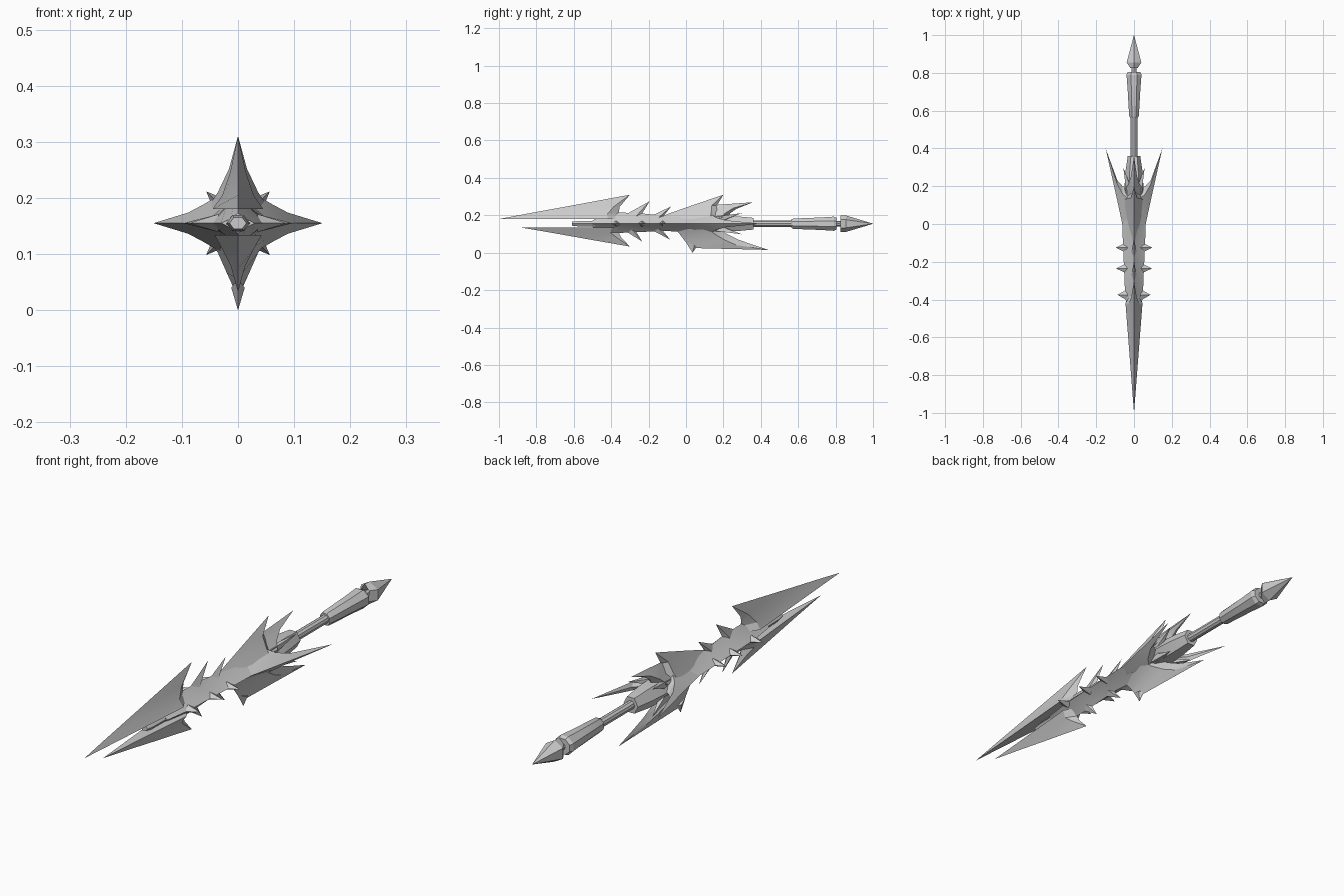
import bpy, bmesh, math
from mathutils import Matrix, Vector

if "Cube" in bpy.data.objects:
    bpy.data.objects.remove(bpy.data.objects["Cube"])

AXIS = 0.155  # height of the weapon's long axis
steel = bpy.data.materials.new("steel grey")
steel.diffuse_color = (0.6, 0.6, 0.6, 1)
steel.use_nodes = True
steel.node_tree.nodes["Principled BSDF"].inputs["Base Color"].default_value = steel.diffuse_color


def loft(name, rings, angle=0.0):
    """Skin a list of closed rings, then turn the part about the long axis."""
    bm = bmesh.new()
    rows = [[bm.verts.new(p) for p in ring] for ring in rings]
    n = len(rings[0])
    for a, b in zip(rows, rows[1:]):
        for i in range(n):
            j = (i + 1) % n
            bm.faces.new((a[i], a[j], b[j], b[i]))
    bm.faces.new(rows[0])
    bm.faces.new(rows[-1][::-1])
    bmesh.ops.remove_doubles(bm, verts=bm.verts, dist=1e-5)
    bmesh.ops.recalc_face_normals(bm, faces=bm.faces)
    turn = Matrix.Translation((0, 0, AXIS)) @ Matrix.Rotation(math.radians(angle), 4, 'Y')
    bmesh.ops.transform(bm, matrix=turn, verts=bm.verts)
    me = bpy.data.meshes.new(name)
    bm.to_mesh(me)
    bm.free()
    me.materials.append(steel)
    ob = bpy.data.objects.new(name, me)
    bpy.context.collection.objects.link(ob)
    bpy.ops.object.select_all(action='DESELECT')
    ob.select_set(True)
    bpy.context.view_layer.objects.active = ob
    bpy.ops.object.shade_smooth_by_angle(angle=math.radians(25))
    return ob


def fin(name, levels, tip, angle=0.0, mid=0.75):
    """Swept blade of diamond sections: levels are (front y, r, back y, r, half width)."""
    rings = []
    for fy, fr, by, br, w in levels:
        my, mr = fy + (by - fy) * mid, fr + (br - fr) * mid
        rings.append([(0, fy, fr), (w, my, mr), (0, by, br), (-w, my, mr)])
    rings.append([(0, tip[0], tip[1])] * 4)
    # the last ring is a point, so build it slightly open and let doubles merge
    e = 1e-4
    rings[-1] = [(0, tip[0] - e, tip[1]), (e, tip[0], tip[1]), (0, tip[0] + e, tip[1]), (-e, tip[0], tip[1])]
    return loft(name, rings, angle)


def tube(name, stations, sides=6, start=0.0):
    """Lofted round part: stations are (y, x radius, z radius)."""
    rings = []
    for y, rx, rz in stations:
        rings.append([(rx * math.cos(start + 2 * math.pi * i / sides), y,
                       rz * math.sin(start + 2 * math.pi * i / sides)) for i in range(sides)])
    return loft(name, rings)


# Main hull with a concave four-pointed section
hull = []
for y, up, down, w in [(-.5, .018, .018, .03), (-.38, .06, .05, .047), (-.25, .057, .045, .052),
                       (-.12, .042, .038, .058), (0, .06, .045, .062), (.1, .07, .06, .062),
                       (.2, .04, .04, .05)]:
    k = .46
    hull.append([(0, y, up), (w * k, y, up * k), (w, y, 0), (w * k, y, -down * k),
                 (0, y, -down), (-w * k, y, -down * k), (-w, y, 0), (-w * k, y, up * k)])
loft("hull", hull)

# Muzzle rail between the two long blades, and the rear core
tube("front_rail", [(-.61, .015, .012), (-.58, .02, .016), (-.35, .025, .018)])
tube("rear_core", [(.05, .05, .045), (.2, .05, .048), (.28, .045, .045), (.36, .033, .036)])

# Long front blades
fin("upper_blade", [(-1, .025, -.34, .025, .045), (-.87, .05, -.36, .05, .028),
                    (-.623, .095, -.355, .09, .014)], (-.3, .155), mid=.88)
fin("lower_blade", [(-.88, .021, -.33, .021, .042), (-.72, .048, -.36, .048, .027),
                    (-.53, .082, -.345, .075, .013)], (-.3, .122), 180, mid=.88)

# Dorsal and belly spikes
for name, ang, front, back, r, w, tip in [
        ("upper_spike_a", 0, -.36, -.24, .045, .02, (-.195, .12)),
        ("upper_spike_b", 0, -.23, -.125, .035, .022, (-.08, .092)),
        ("lower_spike_a", 180, -.36, -.27, .035, .02, (-.235, .095)),
        ("lower_spike_b", 180, -.22, -.13, .03, .022, (-.085, .085))]:
    fin(name, [(front, r - .02, back, r - .02, w), (front + .03, r, back, r, w * .6)], tip, ang)

# Small thorns along both flanks
for side in (90, -90):
    for i, (y, r) in enumerate([(-.375, .087), (-.235, .095), (-.125, .097)]):
        fin(f"flank_thorn_{i}_{side}", [(y - .03, .035, y + .03, .035, .016)], (y, r), side, mid=.5)

# Upper wing with two swept points
fin("upper_wing", [(-.16, .025, .2, .025, .056), (-.09, .055, .19, .055, .036),
                   (.03, .097, .165, .097, .016)], (.2, .155), mid=.8)
fin("upper_wing_rear_point", [(0, .03, .22, .03, .05), (.06, .06, .235, .055, .03),
                              (.15, .1, .27, .08, .016)], (.36, .115), mid=.85)

# Lower wing with its small keel hook
fin("lower_wing", [(-.06, .025, .18, .025, .055), (-.03, .06, .21, .05, .036),
                   (0, .1, .28, .085, .02), (.035, .13, .35, .11, .008)], (.44, .14), 180, mid=.75)
fin("keel_hook", [(0, .1, .06, .12, .012)], (.035, .155), 180)

# Side wings and diagonal barbs
for side in (90, -90):
    fin(f"side_wing_{side}", [(-.1, .03, .19, .03, .052), (0, .062, .2, .06, .034),
                              (.13, .09, .23, .088, .019)], (.4, .15), side, mid=.8)
for ang in (45, 135, 225, 315):
    fin(f"diagonal_barb_{ang}", [(.05, .025, .22, .025, .025), (.13, .05, .235, .045, .014)],
        (.3, .08), ang)

# Shaft, grip, neck and pommel point
tube("shaft", [(.34, .018, .018), (.58, .018, .018)], 10)
tube("grip", [(.565, .024, .026), (.575, .028, .03), (.72, .037, .036), (.79, .043, .041),
              (.805, .036, .034)], 8, math.pi / 8)
tube("neck", [(.79, .014, .014), (.87, .014, .014)], 8)
tube("pommel_point", [(.85, .012, .012), (.825, .022, .045), (.855, .045, .044), (1, .0005, .0005)],
     6, math.pi / 6)
